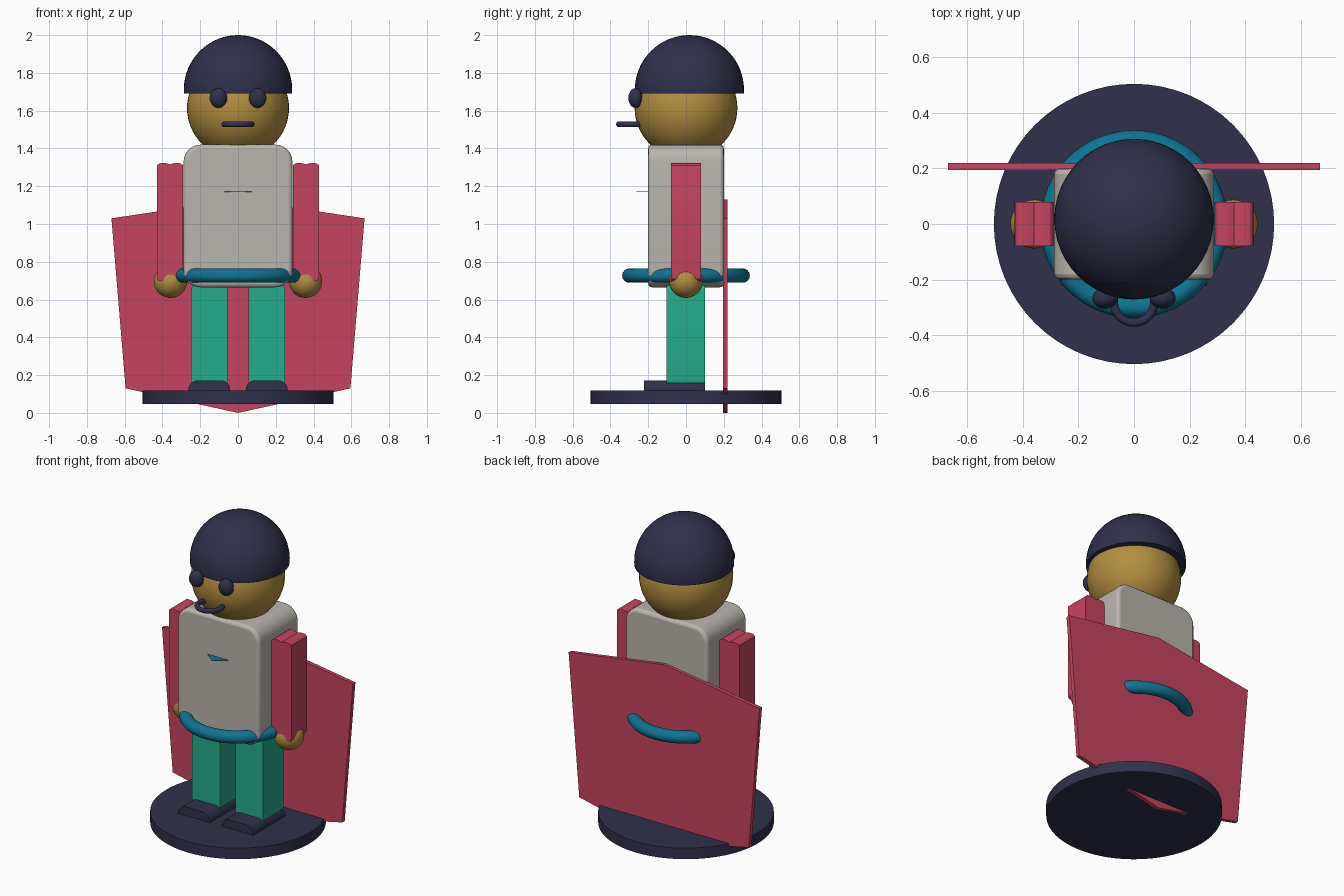
import bpy, bmesh, math
from mathutils import Matrix, Vector

cube = bpy.data.objects.get("Cube")
if cube:
    bpy.data.objects.remove(cube, do_unlink=True)


def material(name, rgb):
    """Flat material from an 0-255 colour, stored linear."""
    lin = [((c / 255 + 0.055) / 1.055) ** 2.4 for c in rgb] + [1]
    m = bpy.data.materials.new(name)
    m.use_nodes = True
    m.diffuse_color = lin
    m.node_tree.nodes["Principled BSDF"].inputs["Base Color"].default_value = lin
    return m


navy = material("dark navy", (48, 48, 76))
red = material("rose red", (198, 68, 97))
grey = material("warm grey", (186, 181, 175))
green = material("sea green", (37, 172, 138))
teal = material("deep teal", (14, 116, 146))
gold = material("ochre gold", (178, 142, 64))


def finish(name, bm, mat, smooth=35):
    bmesh.ops.recalc_face_normals(bm, faces=bm.faces)
    mesh = bpy.data.meshes.new(name)
    bm.to_mesh(mesh)
    bm.free()
    mesh.materials.append(mat)
    obj = bpy.data.objects.new(name, mesh)
    bpy.context.collection.objects.link(obj)
    if smooth:
        bpy.ops.object.select_all(action="DESELECT")
        obj.select_set(True)
        bpy.context.view_layer.objects.active = obj
        bpy.ops.object.shade_smooth_by_angle(angle=math.radians(smooth))
    return obj


def plate(name, outline, y0, y1, mat, smooth=0):
    """Extrude an x-z outline from y0 to y1."""
    bm = bmesh.new()
    face = bm.faces.new([bm.verts.new((x, y0, z)) for x, z in outline])
    ext = bmesh.ops.extrude_face_region(bm, geom=[face])
    moved = [v for v in ext["geom"] if isinstance(v, bmesh.types.BMVert)]
    bmesh.ops.translate(bm, verts=moved, vec=(0, y1 - y0, 0))
    return finish(name, bm, mat, smooth)


def rounded(x0, x1, z0, z1, r, steps=6):
    """Rounded rectangle outline."""
    corners = [(x1 - r, z1 - r), (x0 + r, z1 - r), (x0 + r, z0 + r), (x1 - r, z0 + r)]
    pts = []
    for k, (cx, cz) in enumerate(corners):
        for i in range(steps + 1):
            a = math.pi / 2 * (k + i / steps)
            pts.append((cx + r * math.cos(a), cz + r * math.sin(a)))
    return pts


def ball(name, center, radii, mat, cut_z=None):
    bm = bmesh.new()
    bmesh.ops.create_uvsphere(bm, u_segments=48, v_segments=32, radius=1)
    bmesh.ops.transform(bm, verts=bm.verts,
                        matrix=Matrix.Translation(center) @ Matrix.Diagonal((*radii, 1)))
    if cut_z is not None:
        bmesh.ops.bisect_plane(bm, geom=bm.verts[:] + bm.edges[:] + bm.faces[:],
                               plane_co=(0, 0, cut_z), plane_no=(0, 0, 1), clear_inner=True)
        bmesh.ops.holes_fill(bm, edges=[e for e in bm.edges if e.is_boundary])
    return finish(name, bm, mat)


def ring(name, center, major, minor, mat):
    """Horizontal torus made by spinning a circle."""
    bm = bmesh.new()
    circle = bmesh.ops.create_circle(bm, segments=16, radius=minor,
                                     matrix=Matrix.Translation((major, 0, 0))
                                     @ Matrix.Rotation(math.pi / 2, 4, "X"))
    bmesh.ops.spin(bm, geom=circle["verts"] + bm.edges[:], cent=(0, 0, 0), axis=(0, 0, 1),
                   angle=math.tau, steps=64, use_duplicate=False)
    bmesh.ops.remove_doubles(bm, verts=bm.verts, dist=0.0005)
    bmesh.ops.translate(bm, verts=bm.verts, vec=center)
    return finish(name, bm, mat, 60)


# Round stand
bm = bmesh.new()
bmesh.ops.create_cone(bm, cap_ends=True, segments=64, radius1=0.505, radius2=0.505, depth=0.07,
                      matrix=Matrix.Translation((0, 0, 0.083)))
finish("stand", bm, navy)

# Flat cape passing through the stand
half = [(0.67, 1.03), (0.595, 0.13)]
plate("cape", [(0, 1.13), *half, (0, 0), *[(-x, z) for x, z in reversed(half)]],
      0.195, 0.22, red)

# Torso with softened front and back rims
torso = plate("torso", rounded(-0.288, 0.288, 0.665, 1.42, 0.09), -0.2, 0.2, grey, 35)
bevel = torso.modifiers.new("soft rim", "BEVEL")
bevel.width = 0.02
bevel.segments = 3
bevel.limit_method = "ANGLE"
bevel.angle_limit = math.radians(40)

# Belt and the thin chest badge
ring("belt", Vector((0, 0, 0.727)), 0.3, 0.038, teal)
bm = bmesh.new()
tri = [(-0.08, -0.195), (0, -0.262), (0.08, -0.195)]
low, high = [[bm.verts.new((x, y, z)) for x, y in tri] for z in (1.169, 1.171)]
bm.faces.new(low)
bm.faces.new(high)
for i in range(3):
    j = (i + 1) % 3
    bm.faces.new((low[i], low[j], high[j], high[i]))
finish("chest_badge", bm, teal, 0)

# Limbs, mirrored on both sides
arm_end = [(0.07, 0.57), (0.068, 0.59), (0.058, 0.608), (0.038, 0.615), (0.018, 0.61), (0, 0.598)]
top = arm_end + [(-x, z) for x, z in reversed(arm_end[:-1])]
arm = [(x, 1.01 + z * 0.51) for x, z in top] + [(-x, 1.01 - z * 0.51) for x, z in top]
for side, s in (("left", 1), ("right", -1)):
    plate(side + "_arm", [(s * 0.36 + x, z) for x, z in arm], -0.08, 0.08, red, 25)
    ball(side + "_hand", (s * 0.358, 0, 0.697), (0.088, 0.088, 0.088), gold)
    c = s * 0.152
    plate(side + "_leg", rounded(c - 0.097, c + 0.097, 0.13, 0.69, 0.045), -0.104, 0.1, green, 25)
    plate(side + "_shoe", rounded(c - 0.11, c + 0.11, 0.07, 0.172, 0.048), -0.222, 0.1, navy, 25)
    ball(side + "_eye", (s * 0.104, -0.267, 1.667), (0.046, 0.038, 0.052), navy)

# Head, cap and mouth
ball("head", (0, 0, 1.615), (0.27, 0.272, 0.27), gold)
ball("cap", (0, 0.018, 1.71), (0.287, 0.289, 0.29), navy, 1.69)
ring("mouth", Vector((0, -0.282, 1.528)), 0.073, 0.015, navy)
